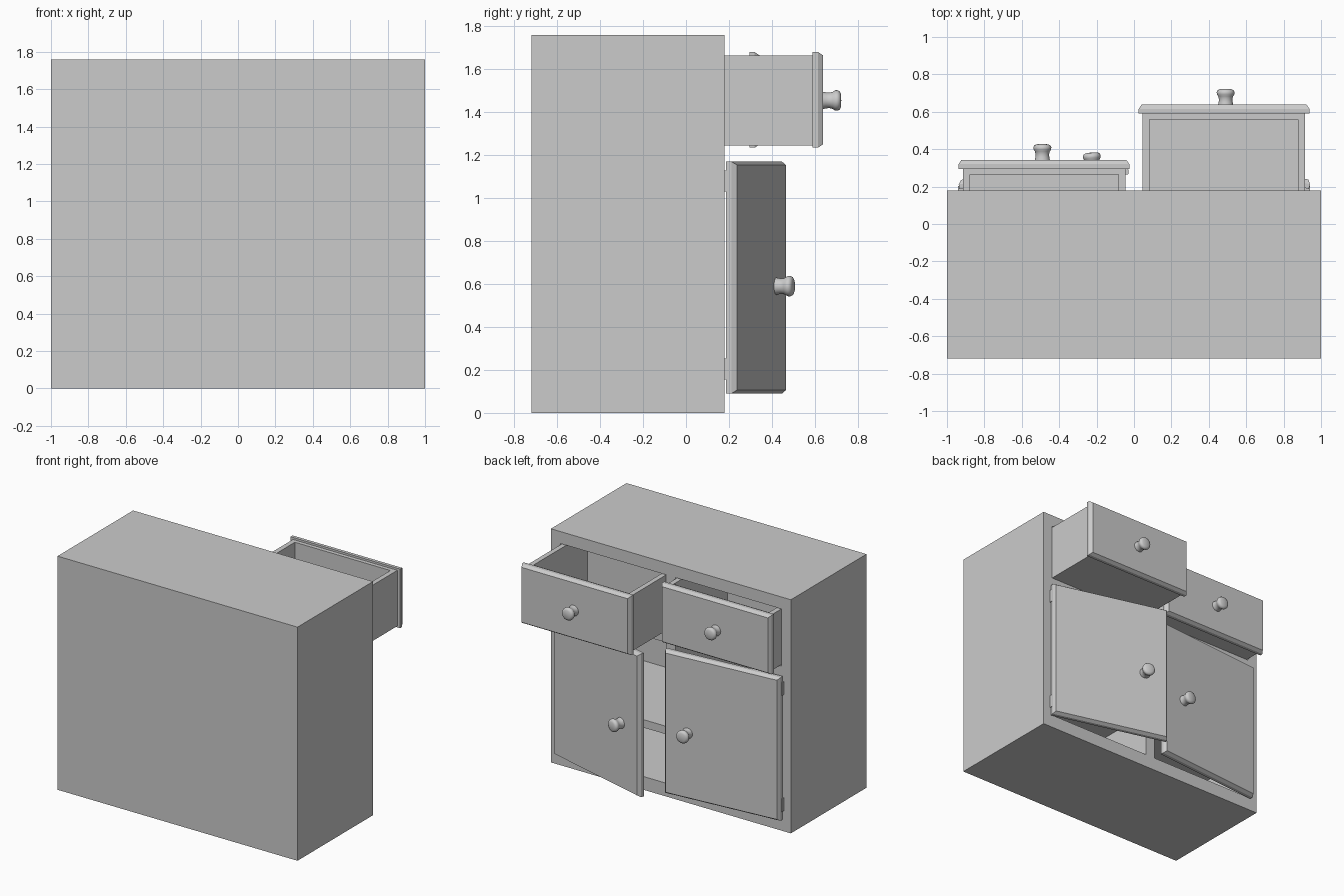
import bpy, bmesh
from math import radians, tau
from mathutils import Matrix, Vector

if "Cube" in bpy.data.objects:
    bpy.data.objects.remove(bpy.data.objects["Cube"])


def finish(name, bm, matrix=None):
    bmesh.ops.recalc_face_normals(bm, faces=bm.faces)
    mesh = bpy.data.meshes.new(name)
    bm.to_mesh(mesh)
    bm.free()
    ob = bpy.data.objects.new(name, mesh)
    bpy.context.collection.objects.link(ob)
    if matrix is not None:
        ob.matrix_world = matrix
    return ob


def add_box(bm, x, y, z):
    geo = bmesh.ops.create_cube(bm, size=1)
    for v in geo['verts']:
        v.co = Vector([a + (c + 0.5) * (b - a) for c, (a, b) in zip(v.co, (x, y, z))])
    return geo['verts']


def box(name, x, y, z):
    bm = bmesh.new()
    add_box(bm, x, y, z)
    return finish(name, bm)


def cut(target, cutter):
    mod = target.modifiers.new("cut", 'BOOLEAN')
    mod.operation = 'DIFFERENCE'
    mod.solver = 'EXACT'
    mod.object = cutter
    cutter.hide_render = True
    bpy.context.view_layer.objects.active = target
    bpy.ops.object.modifier_apply(modifier=mod.name)
    bpy.data.objects.remove(cutter)


def panel(name, x, z, matrix):
    """Slab with a chamfered outer face towards +y."""
    bm = bmesh.new()
    add_box(bm, x, (0, 0.025), z)
    front = max(bm.faces, key=lambda f: f.calc_center_median().y)
    bmesh.ops.inset_region(bm, faces=[front], thickness=0.022)
    for v in front.verts:
        v.co.y = 0.048
    return finish(name, bm, matrix)


def knob(name, matrix):
    """Turned knob whose axis is +y."""
    profile = [(0.041, -0.004), (0.037, 0.015), (0.036, 0.03), (0.04, 0.045),
               (0.047, 0.056), (0.048, 0.067), (0.043, 0.077), (0.031, 0.083), (0, 0.085)]
    bm = bmesh.new()
    vs = [bm.verts.new((r, y, 0)) for r, y in profile]
    es = [bm.edges.new(p) for p in zip(vs, vs[1:])]
    bmesh.ops.spin(bm, geom=vs + es, cent=(0, 0, 0), axis=(0, 1, 0),
                   angle=tau, steps=24, use_duplicate=False)
    bmesh.ops.remove_doubles(bm, verts=bm.verts, dist=1e-5)
    ob = finish(name, bm, matrix)
    bpy.ops.object.select_all(action='DESELECT')
    ob.select_set(True)
    bpy.context.view_layer.objects.active = ob
    bpy.ops.object.shade_smooth_by_angle(angle=radians(50))


# carcass with two drawer bays and two cupboard bays open to the back
carcass = box("carcass", (-1, 1), (-0.72, 0.18), (0, 1.76))
for s in (-1, 1):
    xs = sorted((s * 0.04, s * 0.92))
    for zs in ((0.1, 1.16), (1.24, 1.67)):
        cut(carcass, box("bay_cutter", xs, (-0.65, 0.3), zs))

for s, side, slide, angle in ((-1, "left", 0.295, 5), (1, "right", 0.59, 15)):
    # cupboard shelf
    box(side + "_shelf", sorted((s * 0.04, s * 0.92)), (-0.65, 0.13), (0.44, 0.5))

    # open-topped drawer box
    drawer = box(side + "_drawer", sorted((s * 0.045, s * 0.915)),
                 (slide - 0.71, slide), (1.245, 1.665))
    cut(drawer, box("drawer_cutter", sorted((s * 0.082, s * 0.878)),
                    (slide - 0.67, slide - 0.03), (1.28, 1.8)))

    # drawer front and knob
    panel(side + "_drawer_front", sorted((s * 0.025, s * 0.938)), (1.235, 1.68),
          Matrix.Translation((0, slide, 0)))
    knob(side + "_drawer_knob", Matrix.Translation((s * 0.49, slide + 0.048, 1.455)))

    # door swung on its outer edge, with knob
    swing = Matrix.Translation((s * 0.935, 0.187, 0)) @ Matrix.Rotation(radians(-s * angle), 4, 'Z')
    panel(side + "_door", sorted((0, -s * 0.91)), (0.09, 1.17), swing)
    knob(side + "_door_knob", swing @ Matrix.Translation((-s * 0.722, 0.048, 0.59)))

    # hinges
    for level, z in (("lower", 0.155), ("upper", 1.03)):
        box(f"{side}_{level}_hinge", sorted((s * 0.915, s * 0.942)), (0.175, 0.203), (z, z + 0.098))
